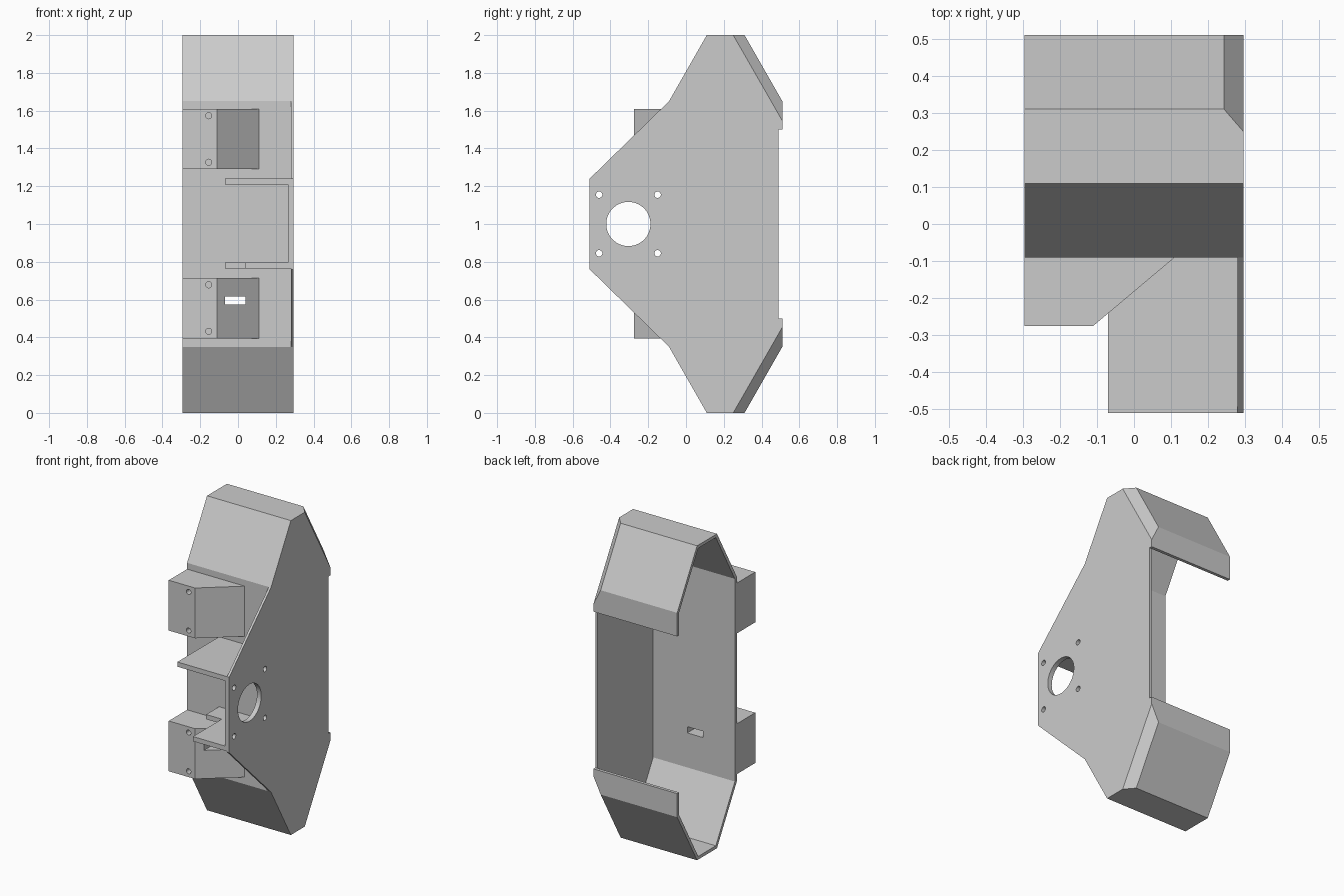
import bpy, bmesh
from math import pi
from mathutils import Vector, Matrix

cube = bpy.data.objects.get("Cube")
if cube:
    bpy.data.objects.remove(cube, do_unlink=True)

grey = bpy.data.materials.new("plain grey")
grey.use_nodes = True
GREY = (0.6, 0.6, 0.6, 1)
grey.diffuse_color = GREY
grey.node_tree.nodes["Principled BSDF"].inputs["Base Color"].default_value = GREY

RIGHT, LEFT = -0.295, 0.295
WALL = 0.02


def finish(name, bm):
    bmesh.ops.recalc_face_normals(bm, faces=bm.faces)
    mesh = bpy.data.meshes.new(name)
    bm.to_mesh(mesh)
    bm.free()
    mesh.materials.append(grey)
    obj = bpy.data.objects.new(name, mesh)
    bpy.context.collection.objects.link(obj)
    return obj


def prism(name, outline, low, high, axis="x", planes=()):
    """Extrude a (y, z) outline along x, or an (x, y) outline along z."""
    bm = bmesh.new()
    place = (lambda a, b: (low, a, b)) if axis == "x" else (lambda a, b: (a, b, low))
    face = bm.faces.new([bm.verts.new(place(a, b)) for a, b in outline])
    step = Vector((high - low, 0, 0)) if axis == "x" else Vector((0, 0, high - low))
    out = bmesh.ops.extrude_face_region(bm, geom=[face])["geom"]
    moved = [v for v in out if isinstance(v, bmesh.types.BMVert)]
    bmesh.ops.translate(bm, verts=moved, vec=step)
    if face.is_valid and not all(e.is_manifold for e in bm.edges):
        bmesh.ops.holes_fill(bm, edges=[e for e in bm.edges if e.is_boundary])
    bmesh.ops.recalc_face_normals(bm, faces=bm.faces)
    # slice off chamfered corners
    for point, normal in planes:
        bmesh.ops.bisect_plane(bm, geom=bm.verts[:] + bm.edges[:] + bm.faces[:],
                               plane_co=point, plane_no=normal, clear_outer=True)
        bmesh.ops.holes_fill(bm, edges=[e for e in bm.edges if e.is_boundary])
    return finish(name, bm)


def box(name, x, y, z):
    return prism(name, [(x[0], y[0]), (x[1], y[0]), (x[1], y[1]), (x[0], y[1])],
                 z[0], z[1], axis="z")


def cylinder(name, centre, radius, depth, axis, sides=32):
    bm = bmesh.new()
    turn = Matrix.Rotation(pi / 2, 4, "Y" if axis == "x" else "X")
    bmesh.ops.create_cone(bm, cap_ends=True, segments=sides, radius1=radius, radius2=radius,
                          depth=depth, matrix=Matrix.Translation(centre) @ turn)
    return finish(name, bm)


def combine(target, tool, operation):
    mod = target.modifiers.new("combine", "BOOLEAN")
    mod.operation, mod.object, mod.solver = operation, tool, "EXACT"
    bpy.context.view_layer.update()
    bpy.context.view_layer.objects.active = target
    bpy.ops.object.modifier_apply(modifier=mod.name)


def cut(targets, tool):
    for target in targets:
        combine(target, tool, "DIFFERENCE")
    bpy.data.objects.remove(tool, do_unlink=True)


def shell_outline(d):
    """Eight-sided side profile, inset by d."""
    top = [(-0.09 + d, 1.65 - 0.268 * d), (0.11 + 0.577 * d, 2 - d),
           (0.31 - 0.577 * d, 2 - d), (0.51 - d, 1.65 - 0.268 * d)]
    return top + [(y, 2 - z) for y, z in reversed(top)]


def chamfers(d):
    """Planes trimming the rear slopes where they meet the side plate."""
    planes = []
    for s in (1, -1):
        n = Vector((0.707, 0.614, 0.352 * s))
        planes.append((Vector((LEFT, 0.25, 1 + s)) - n * d, n))
    return planes


# hollow shell, open on one side and at the back
shell = prism("shell_body", shell_outline(0), RIGHT, LEFT, planes=chamfers(0))
cut([shell], prism("shell_cavity", shell_outline(WALL), RIGHT - 0.2, LEFT - 0.015,
                   planes=chamfers(WALL)))
cut([shell], box("rear_opening", (-0.5, 0.5), (0.49, 0.6), (0.5, 1.5)))

# side plate wing reaching forward, with a thicker pad between the ribs
wing = prism("side_wing", [(-0.09, 1.65), (-0.51, 1.24), (-0.51, 0.76), (-0.09, 0.35)],
             LEFT - 0.015, LEFT)
pad = prism("wing_pad", [(-0.51, 1.215), (-0.51, 0.79), (-0.085, 0.79), (-0.085, 1.215)],
            LEFT - 0.03, LEFT - 0.015)
cut([wing, pad], cylinder("large_bore", (LEFT, -0.305, 1), 0.117, 0.3, "x", 64))
for y in (-0.46, -0.15):
    for z in (0.845, 1.155):
        cut([wing, pad], cylinder("bolt_bore", (LEFT, y, z), 0.017, 0.3, "x", 24))

# ribs between wing and shell; the lower one is notched
upper_rib = box("upper_rib", (-0.07, 0.28), (-0.51, -0.08), (1.21, 1.24))
lower_rib = box("lower_rib", (-0.07, 0.28), (-0.51, -0.08), (0.765, 0.795))
cut([lower_rib], box("rib_notch", (-0.2, 0.04), (-0.6, -0.22), (0.7, 0.9)))

# two front mounting blocks with blind screw holes
mount_outline = [(RIGHT, -0.08), (RIGHT, -0.275), (-0.11, -0.275), (0.11, -0.09), (0.11, -0.08)]
mounts = []
for name, z in (("upper_mount", 1.29), ("lower_mount", 0.395)):
    mount = prism(name, mount_outline, z, z + 0.32, axis="z")
    for dz in (0.037, 0.283):
        cut([mount], cylinder("screw_bore", (-0.155, -0.275, z + dz), 0.016, 0.24, "y", 24))
    mounts.append(mount)

# cable slot through the lower mount and front wall
cut([mounts[1], shell], box("cable_slot", (-0.07, 0.04), (-0.4, 0), (0.575, 0.615)))
